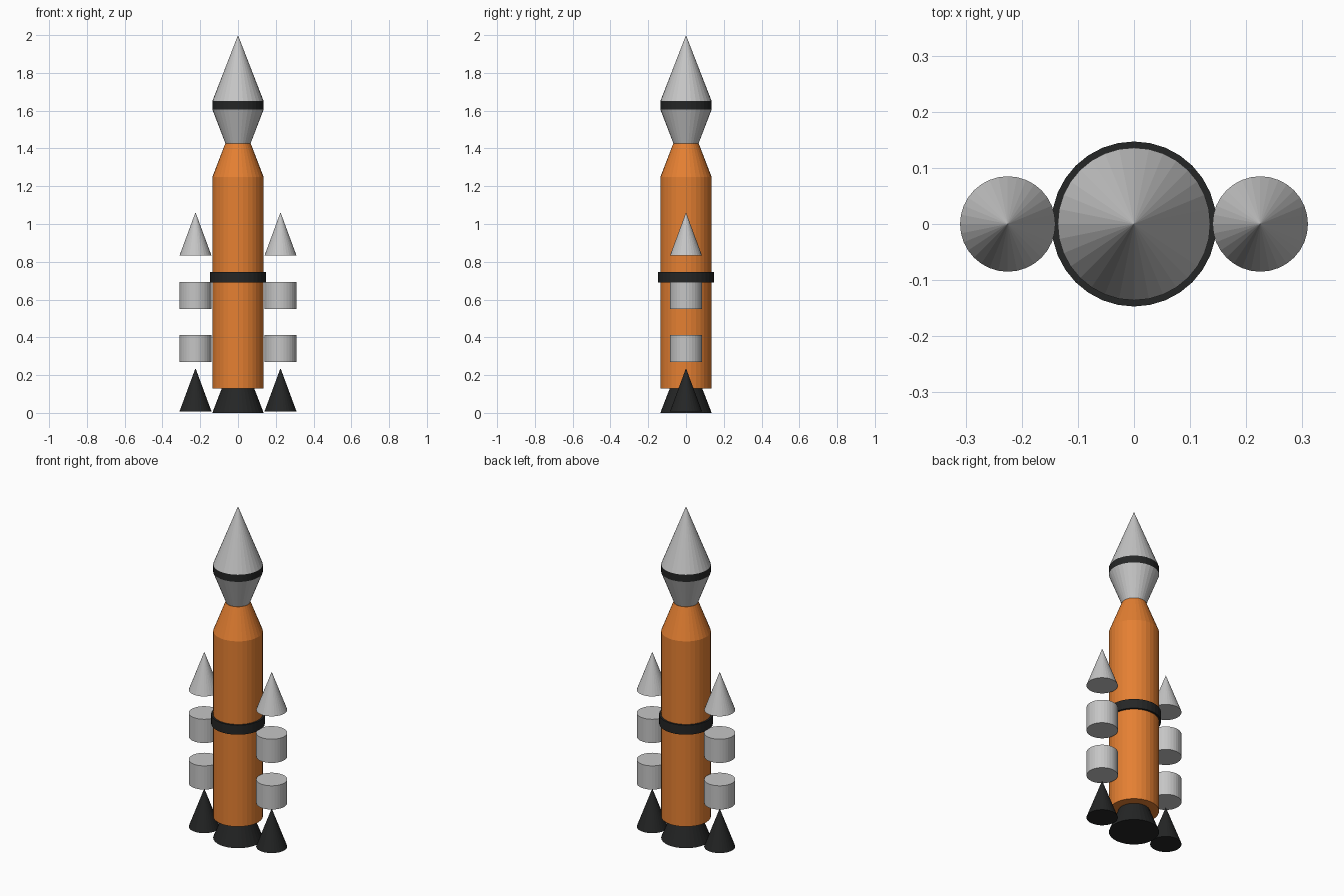
import bpy, bmesh, math

if "Cube" in bpy.data.objects:
    bpy.data.objects.remove(bpy.data.objects["Cube"])

SIDES = 32


def material(name, colour):
    m = bpy.data.materials.new(name)
    m.diffuse_color = (*colour, 1)
    m.use_nodes = True
    m.node_tree.nodes["Principled BSDF"].inputs["Base Color"].default_value = m.diffuse_color
    return m


ORANGE = material("orange", (0.78, 0.215, 0.032))
GREY = material("light_grey", (0.56, 0.56, 0.56))
BLACK = material("black", (0.018, 0.019, 0.019))


def lathe(name, profile, mat, x=0.0):
    """Closed flat-shaded solid of revolution from (radius, z) points, bottom to top."""
    bm = bmesh.new()
    rings = []
    for r, z in profile:
        if r == 0:
            rings.append([bm.verts.new((0, 0, z))] * SIDES)
        else:
            rings.append([bm.verts.new((r * math.sin(a), r * math.cos(a), z))
                          for a in (2 * math.pi * i / SIDES for i in range(SIDES))])
    for low, high in zip(rings, rings[1:]):
        for i in range(SIDES):
            j = (i + 1) % SIDES
            corners = [low[i], low[j], high[j], high[i]]
            bm.faces.new(list(dict.fromkeys(corners)))
    for ring, (r, z) in ((rings[0], profile[0]), (rings[-1], profile[-1])):
        if r > 0:
            bm.faces.new(ring)
    bmesh.ops.recalc_face_normals(bm, faces=bm.faces)
    mesh = bpy.data.meshes.new(name)
    bm.to_mesh(mesh)
    bm.free()
    mesh.materials.append(mat)
    obj = bpy.data.objects.new(name, mesh)
    obj.location.x = x
    bpy.context.collection.objects.link(obj)
    return obj


R = 0.136   # core radius
B = 0.085   # booster radius

# Central stack
lathe("main_nozzle", [(R, 0), (0.085, 0.132)], BLACK)
lathe("core_tank", [(R, 0.13), (R, 1.248), (0.068, 1.425)], ORANGE)
lathe("core_band", [(0.147, 0.69), (0.147, 0.747)], BLACK)
lathe("upper_stage", [(0.066, 1.425), (R, 1.607)], GREY)
lathe("upper_band", [(R, 1.607), (R, 1.65)], BLACK)
lathe("nose_cone", [(R, 1.65), (0, 2.0)], GREY)

# Side boosters, each a stack of separate pieces
for side, x in (("left", -0.225), ("right", 0.225)):
    lathe(side + "_booster_nozzle", [(B, 0.007), (0, 0.237)], BLACK, x)
    lathe(side + "_booster_lower_drum", [(B, 0.27), (B, 0.413)], GREY, x)
    lathe(side + "_booster_upper_drum", [(B, 0.551), (B, 0.694)], GREY, x)
    lathe(side + "_booster_nose", [(B, 0.832), (0, 1.062)], GREY, x)
